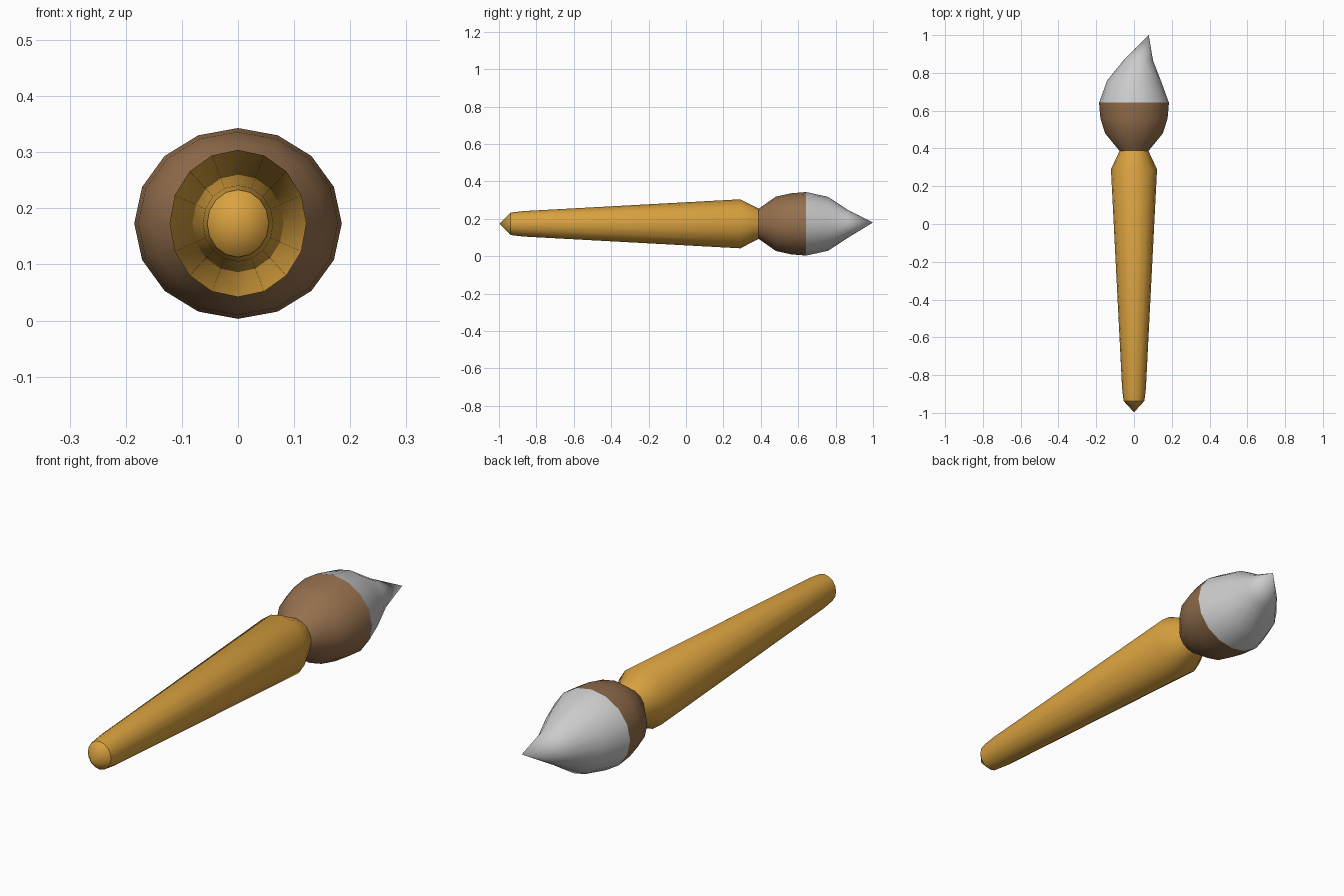
import bpy, bmesh, math

if "Cube" in bpy.data.objects:
    bpy.data.objects.remove(bpy.data.objects["Cube"])

N = 16
ZC = 0.173


def material(name, rgb):
    m = bpy.data.materials.new(name)
    m.diffuse_color = (*rgb, 1)
    m.use_nodes = True
    m.node_tree.nodes["Principled BSDF"].inputs["Base Color"].default_value = m.diffuse_color
    return m


def loft(name, rings, tip=None, mat=None):
    """Elliptical rings (y, rx, rz, x offset) joined along y, optional pointed tip."""
    bm = bmesh.new()
    loops = []
    for y, rx, rz, dx in rings:
        loops.append([bm.verts.new((dx + rx * math.cos(2 * math.pi * i / N), y,
                                    ZC + rz * math.sin(2 * math.pi * i / N)))
                      for i in range(N)])
    for a, b in zip(loops, loops[1:]):
        for i in range(N):
            j = (i + 1) % N
            bm.faces.new((a[i], a[j], b[j], b[i]))
    if tip:
        t = bm.verts.new(tip)
        last = loops[-1]
        for i in range(N):
            bm.faces.new((last[i], last[(i + 1) % N], t))
    bmesh.ops.recalc_face_normals(bm, faces=bm.faces)
    # open surfaces: make the normals point away from the long axis
    bm.normal_update()
    if sum(f.normal.x * f.calc_center_median().x
           + f.normal.z * (f.calc_center_median().z - ZC) for f in bm.faces) < 0:
        bmesh.ops.reverse_faces(bm, faces=bm.faces)
    for f in bm.faces:
        f.smooth = True
    me = bpy.data.meshes.new(name)
    bm.to_mesh(me)
    bm.free()
    ob = bpy.data.objects.new(name, me)
    bpy.context.collection.objects.link(ob)
    if mat:
        me.materials.append(mat)
    return ob


orange = material("orange_wood", (0.70, 0.36, 0.05))
brown = material("brown_bristle", (0.30, 0.16, 0.075))

# Tapered handle with a pinched neck
loft("handle", [(0.39, 0.075, 0.08, 0), (0.29, 0.122, 0.131, 0),
                (-0.87, 0.063, 0.068, 0), (-0.937, 0.055, 0.06, 0)], mat=orange)

# Pointed end of the handle
loft("handle_end", [(-0.937, 0.055, 0.06, 0)], tip=(0, -0.997, ZC), mat=orange)

# Lower half of the bristle head
loft("bristle_base", [(0.385, 0.075, 0.078, 0), (0.48, 0.153, 0.145, 0),
                      (0.56, 0.178, 0.163, 0), (0.642, 0.185, 0.17, 0)], mat=brown)

# Pale bristle tip, swept to one side
loft("bristle_tip", [(0.642, 0.185, 0.17, 0), (0.76, 0.142, 0.144, 0),
                     (0.865, 0.079, 0.075, 0.022)], tip=(0.078, 1.0, 0.18))
